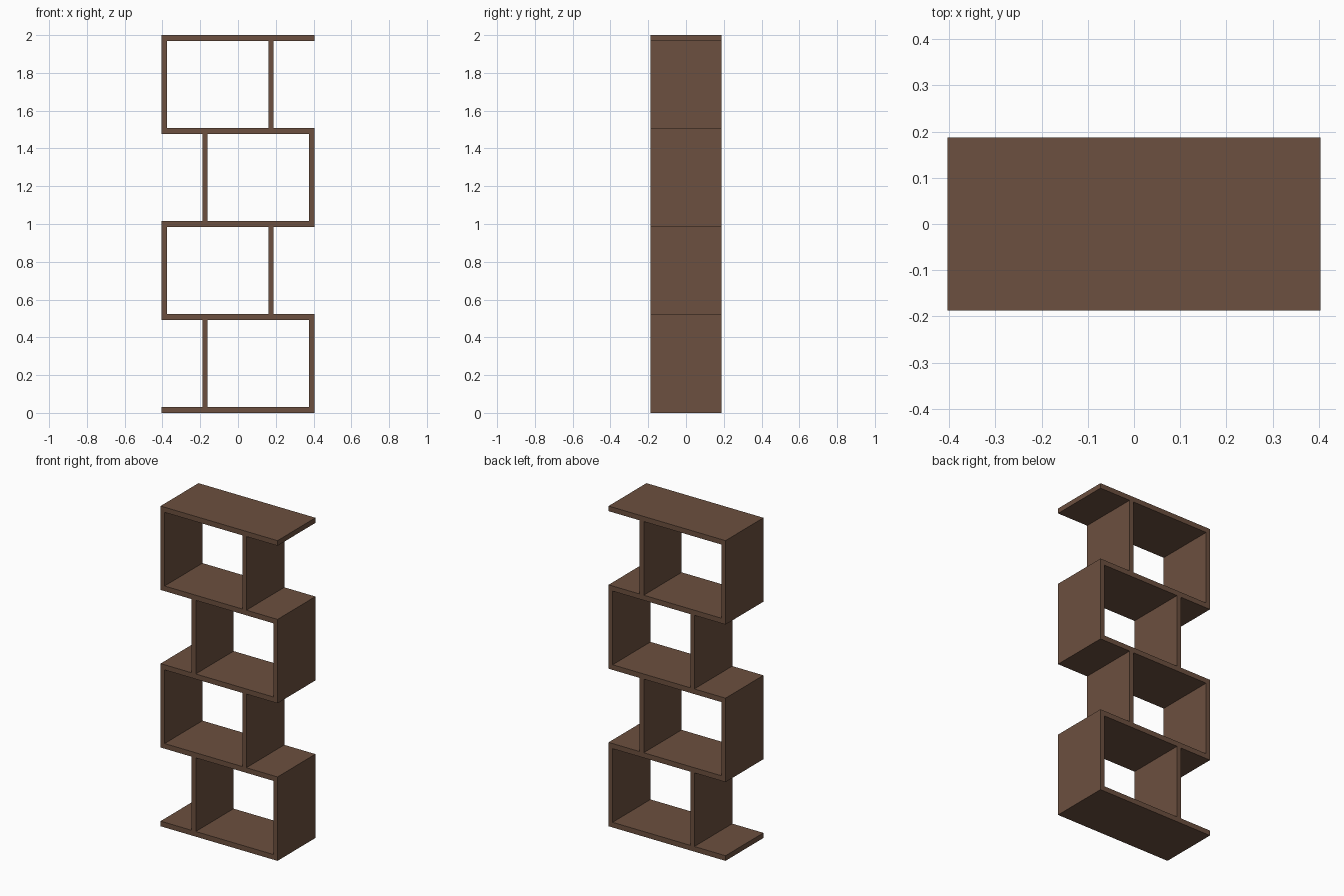
import bpy, bmesh

if "Cube" in bpy.data.objects:
    bpy.data.objects.remove(bpy.data.objects["Cube"])

W, D = 0.404, 0.187      # half width, half depth
H, T = 2.0, 0.032        # height, shelf thickness
P = 0.028                # upright panel thickness
STEP = (H - T) / 4       # shelf spacing

wood = bpy.data.materials.new("brown_wood")
wood.diffuse_color = (0.15, 0.08, 0.05, 1)
wood.use_nodes = True
wood.node_tree.nodes["Principled BSDF"].inputs["Base Color"].default_value = wood.diffuse_color


def extrude_profile(name, points):
    """Extrude a closed x-z outline through the full depth."""
    bm = bmesh.new()
    face = bm.faces.new([bm.verts.new((x, -D, z)) for x, z in points])
    ext = bmesh.ops.extrude_face_region(bm, geom=[face])
    verts = [g for g in ext["geom"] if isinstance(g, bmesh.types.BMVert)]
    bmesh.ops.translate(bm, verts=verts, vec=(0, 2 * D, 0))
    bmesh.ops.recalc_face_normals(bm, faces=bm.faces)
    mesh = bpy.data.meshes.new(name)
    bm.to_mesh(mesh)
    bm.free()
    mesh.materials.append(wood)
    obj = bpy.data.objects.new(name, mesh)
    bpy.context.collection.objects.link(obj)
    return obj


# Serpentine frame: shelves joined by alternating right and left end panels
right = [(-W, 0), (W, 0)]
for i in (1, 3):
    top, under = i * STEP + T, (i + 1) * STEP
    right += [(W, top), (-W + P, top), (-W + P, under), (W, under)]
right.append((W, H))
# The left boundary is the right one turned half a revolution
left = [(-x, H - z) for x, z in right]
extrude_profile("serpentine_frame", right[:-1] + left[:-1])

# Inner dividers, set in from the open side of each bay
for i in range(4):
    side = -1 if i % 2 == 0 else 1
    a, b = sorted((side * 0.161, side * 0.189))
    z0, z1 = i * STEP + T, (i + 1) * STEP
    extrude_profile(f"divider_{i + 1}", [(a, z0), (b, z0), (b, z1), (a, z1)])
